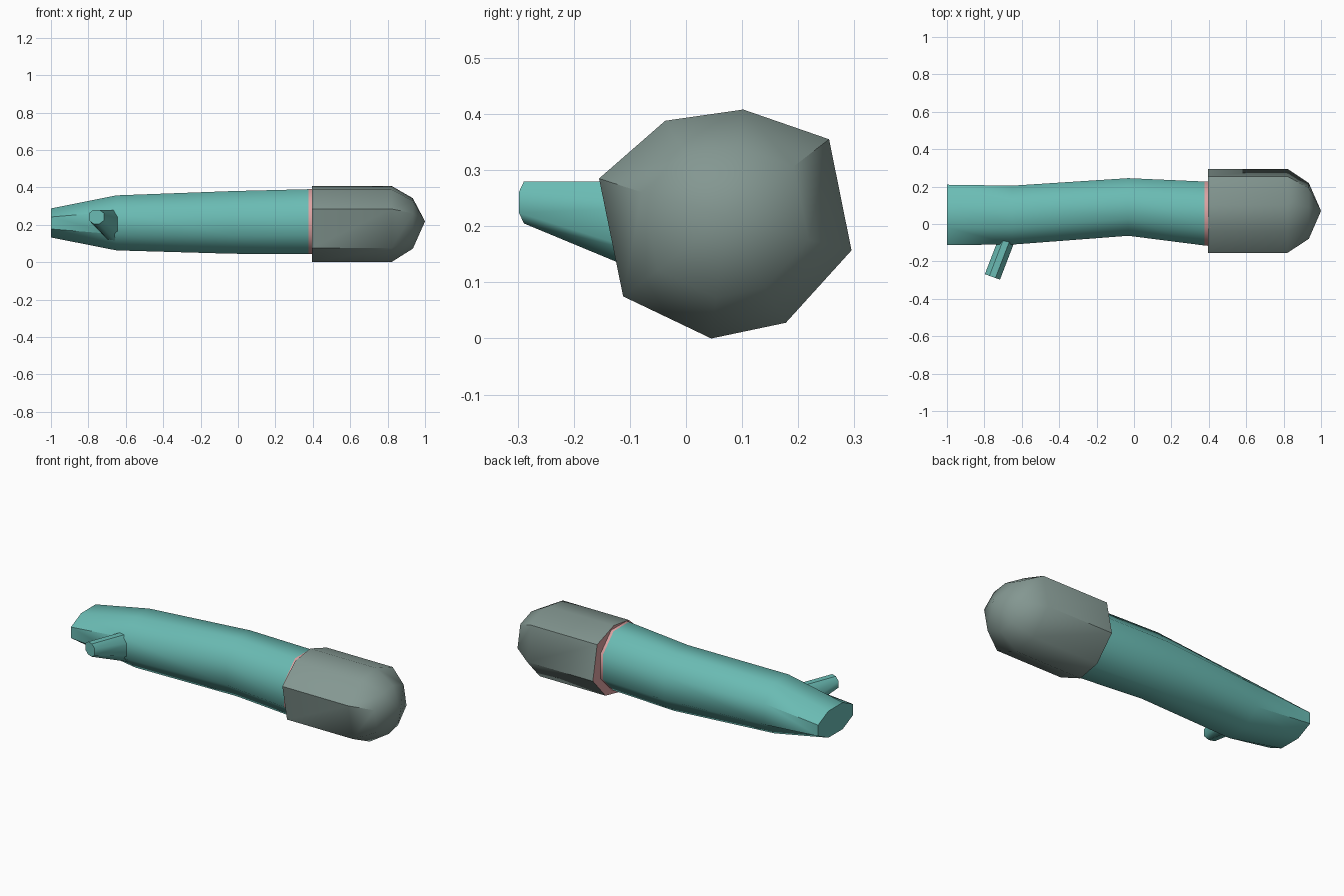
import bpy, bmesh, math
from mathutils import Vector

if "Cube" in bpy.data.objects:
    bpy.data.objects.remove(bpy.data.objects["Cube"])


def material(name, rgb):
    m = bpy.data.materials.new(name)
    m.diffuse_color = (*rgb, 1)
    m.use_nodes = True
    m.node_tree.nodes["Principled BSDF"].inputs["Base Color"].default_value = m.diffuse_color
    return m


TEAL = material("teal", (0.145, 0.50, 0.455))
GREY = material("grey green", (0.23, 0.31, 0.285))
PINK = material("pink", (0.72, 0.36, 0.36))


def loft(name, rings, mats, tip=None, rule=None, angle=50):
    """Skin a list of rings, closing both ends (or ending in a tip point)."""
    bm = bmesh.new()
    vs = [[bm.verts.new(p) for p in r] for r in rings]
    n = len(vs[0])
    for a, b in zip(vs, vs[1:]):
        for i in range(n):
            bm.faces.new((a[i], a[(i + 1) % n], b[(i + 1) % n], b[i]))
    bm.faces.new(vs[0])
    if tip:
        t = bm.verts.new(tip)
        for i in range(n):
            bm.faces.new((vs[-1][i], vs[-1][(i + 1) % n], t))
    else:
        bm.faces.new(vs[-1])
    bmesh.ops.recalc_face_normals(bm, faces=bm.faces)
    if rule:
        for f in bm.faces:
            f.material_index = rule(f)
    me = bpy.data.meshes.new(name)
    bm.to_mesh(me)
    bm.free()
    for m in mats:
        me.materials.append(m)
    ob = bpy.data.objects.new(name, me)
    bpy.context.collection.objects.link(ob)
    bpy.ops.object.select_all(action='DESELECT')
    ob.select_set(True)
    bpy.context.view_layer.objects.active = ob
    bpy.ops.object.shade_smooth_by_angle(angle=math.radians(angle))
    return ob


def octagon(x, y0, y1, z0, z1):
    """Eight-sided ring with flat sides filling the given y and z ranges."""
    k = 1 / math.cos(math.pi / 8)
    return [(x, (y0 + y1) / 2 + (y1 - y0) / 2 * k * math.cos(a),
             (z0 + z1) / 2 + (z1 - z0) / 2 * k * math.sin(a))
            for a in [math.pi / 8 + i * math.pi / 4 for i in range(8)]]


# bent tube body, flattened at the tail, with a pink band at the neck
loft("body", [octagon(-1.0, -0.112, 0.21, 0.132, 0.287),
              octagon(-0.65, -0.11, 0.205, 0.063, 0.357),
              octagon(-0.03, -0.063, 0.245, 0.045, 0.38),
              octagon(0.378, -0.115, 0.227, 0.044, 0.39),
              octagon(0.41, -0.118, 0.225, 0.043, 0.391)],
     [TEAL, PINK],
     rule=lambda f: int(f.calc_center_median().x > 0.38))

# faceted cap with a pink back face
section = [(-0.155, 0.285), (-0.037, 0.388), (0.102, 0.408), (0.255, 0.355),
           (0.295, 0.157), (0.178, 0.028), (0.045, 0.0), (-0.112, 0.075)]
CY, CZ = 0.07, 0.213


def cap_ring(x, s):
    return [(x, CY + (y - CY) * s, CZ + (z - CZ) * s) for y, z in section]


loft("cap", [cap_ring(0.395, 1), cap_ring(0.82, 1), cap_ring(0.935, 0.66)],
     [GREY, PINK], tip=(1.0, CY, 0.218),
     rule=lambda f: int(f.normal.x < -0.9))

# small tapered side stub near the tail
def stub_ring(c, half, z0, z1):
    c = Vector(c)
    u = Vector((0.94, -0.34, 0))
    zm, hz = (z0 + z1) / 2, (z1 - z0) / 2
    return [c + u * half * a + Vector((0, 0, zm + hz * b))
            for a, b in ((-1, 0.5), (-0.4, 1), (0.4, 1), (1, 0.5),
                         (1, -0.5), (0.4, -1), (-0.4, -1), (-1, -0.5))]


loft("side_stub", [stub_ring((-0.66, -0.03, 0), 0.043, 0.10, 0.28),
                   stub_ring((-0.757, -0.283, 0), 0.043, 0.205, 0.28)], [TEAL])
